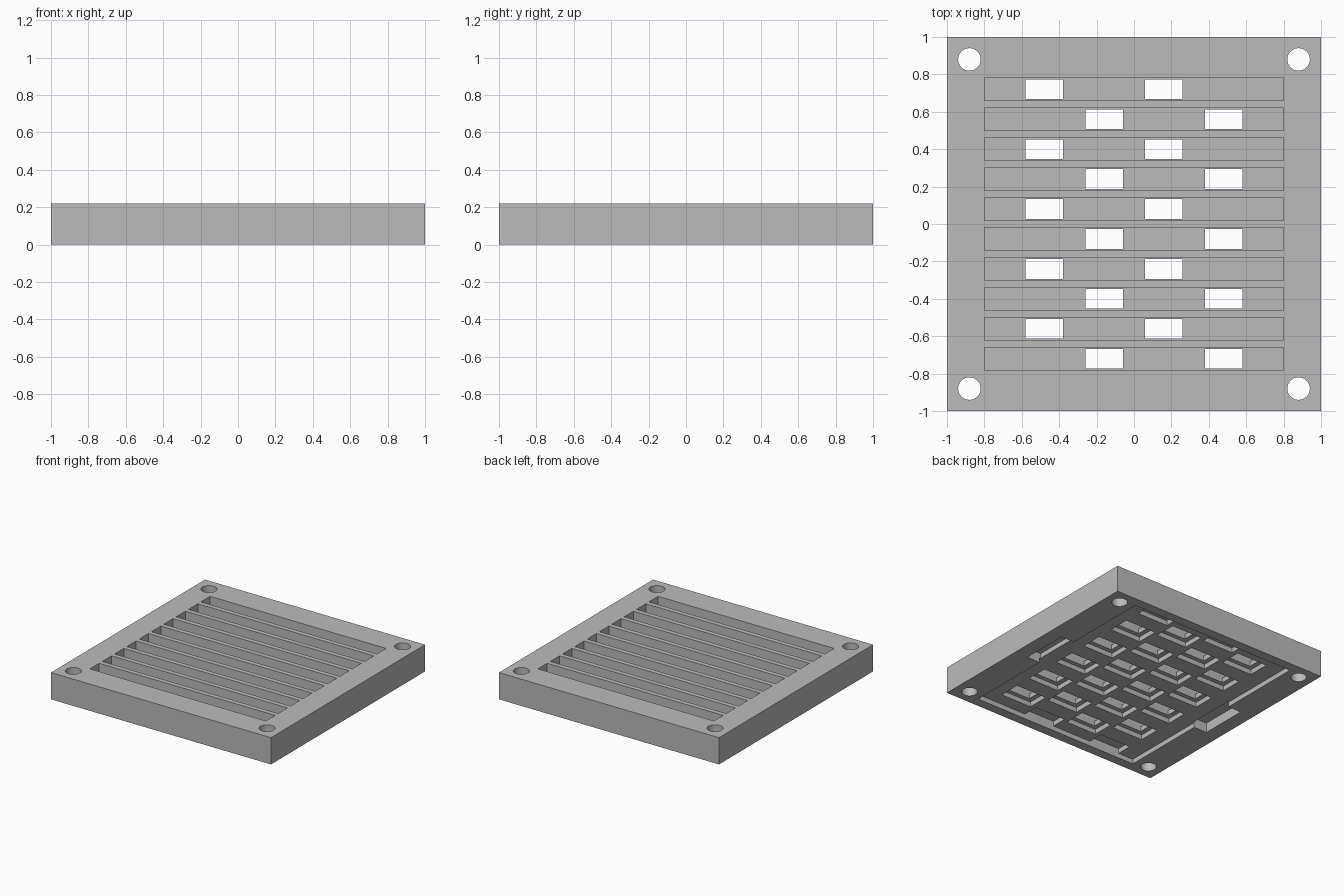
import bpy, bmesh
from mathutils import Matrix, Vector

if "Cube" in bpy.data.objects:
    bpy.data.objects.remove(bpy.data.objects["Cube"], do_unlink=True)

HEIGHT = 0.22
RECESS_Z, POCKET_Z, SLOT_Z = 0.04, 0.08, 0.12   # ceilings below, slot floor above
RECESS_X, RECESS_Y = 0.76, 0.92
PITCH = 0.16

grey = bpy.data.materials.new("plain grey")
grey.use_nodes = True
grey.diffuse_color = (0.5, 0.5, 0.5, 1)
grey.node_tree.nodes["Principled BSDF"].inputs["Base Color"].default_value = (0.5, 0.5, 0.5, 1)


def add_box(bm, x0, x1, y0, y1, z0, z1):
    size = Vector((x1 - x0, y1 - y0, z1 - z0))
    centre = Vector((x0 + x1, y0 + y1, z0 + z1)) / 2
    bmesh.ops.create_cube(bm, size=1, matrix=Matrix.Translation(centre) @ Matrix.Diagonal(size.to_4d()))


def make_object(name, bm):
    mesh = bpy.data.meshes.new(name)
    bm.to_mesh(mesh)
    bm.free()
    mesh.materials.append(grey)
    obj = bpy.data.objects.new(name, mesh)
    bpy.context.collection.objects.link(obj)
    return obj


def box_object(name, boxes):
    bm = bmesh.new()
    for b in boxes:
        add_box(bm, *b)
    return make_object(name, bm)


def carve(target, cutter):
    mod = target.modifiers.new(cutter.name, "BOOLEAN")
    mod.operation = "DIFFERENCE"
    mod.solver = "EXACT"
    mod.object = cutter
    cutter.hide_render = True
    bpy.ops.object.modifier_apply(modifier=mod.name)
    bpy.data.objects.remove(cutter, do_unlink=True)


# Square plate
plate = box_object("slotted_plate", [(-1, 1, -1, 1, 0, HEIGHT)])
bpy.context.view_layer.objects.active = plate
plate.select_set(True)

# Shallow recess underneath, with a deeper notch on each side
carve(plate, box_object("recess", [(-RECESS_X, RECESS_X, -RECESS_Y, RECESS_Y, -0.1, RECESS_Z)]))
carve(plate, box_object("side_notches", [
    (min(s * 0.75, s * 0.88), max(s * 0.75, s * 0.88), -0.2, 0.2, -0.1, POCKET_Z) for s in (-1, 1)]))

# Staggered pockets under the plate, and a window above each one that meets a slot
pockets, windows, slots = [], [], []
for row in range(12):
    y = 0.88 - row * PITCH
    for x in ((-0.16, 0.48) if row % 2 == 0 else (-0.48, 0.16)):
        pockets.append((x - 0.14, x + 0.14, max(y - 0.09, -RECESS_Y), min(y + 0.09, RECESS_Y),
                        0.02, POCKET_Z))
        if 0 < row < 11:
            windows.append((x - 0.1, x + 0.1, y - 0.053, y + 0.053, 0.06, 0.15))
    if 0 < row < 11:
        slots.append((-0.8, 0.8, y - 0.06, y + 0.06, SLOT_Z, HEIGHT + 0.1))
carve(plate, box_object("pockets", pockets))
carve(plate, box_object("slots", slots))
carve(plate, box_object("windows", windows))

# Round corner holes
bm = bmesh.new()
for sx in (-1, 1):
    for sy in (-1, 1):
        bmesh.ops.create_cone(bm, cap_ends=True, segments=48, radius1=0.06, radius2=0.06, depth=1,
                              matrix=Matrix.Translation((sx * 0.88, sy * 0.88, 0.1)))
carve(plate, make_object("corner_holes", bm))

bpy.ops.object.shade_smooth_by_angle()
